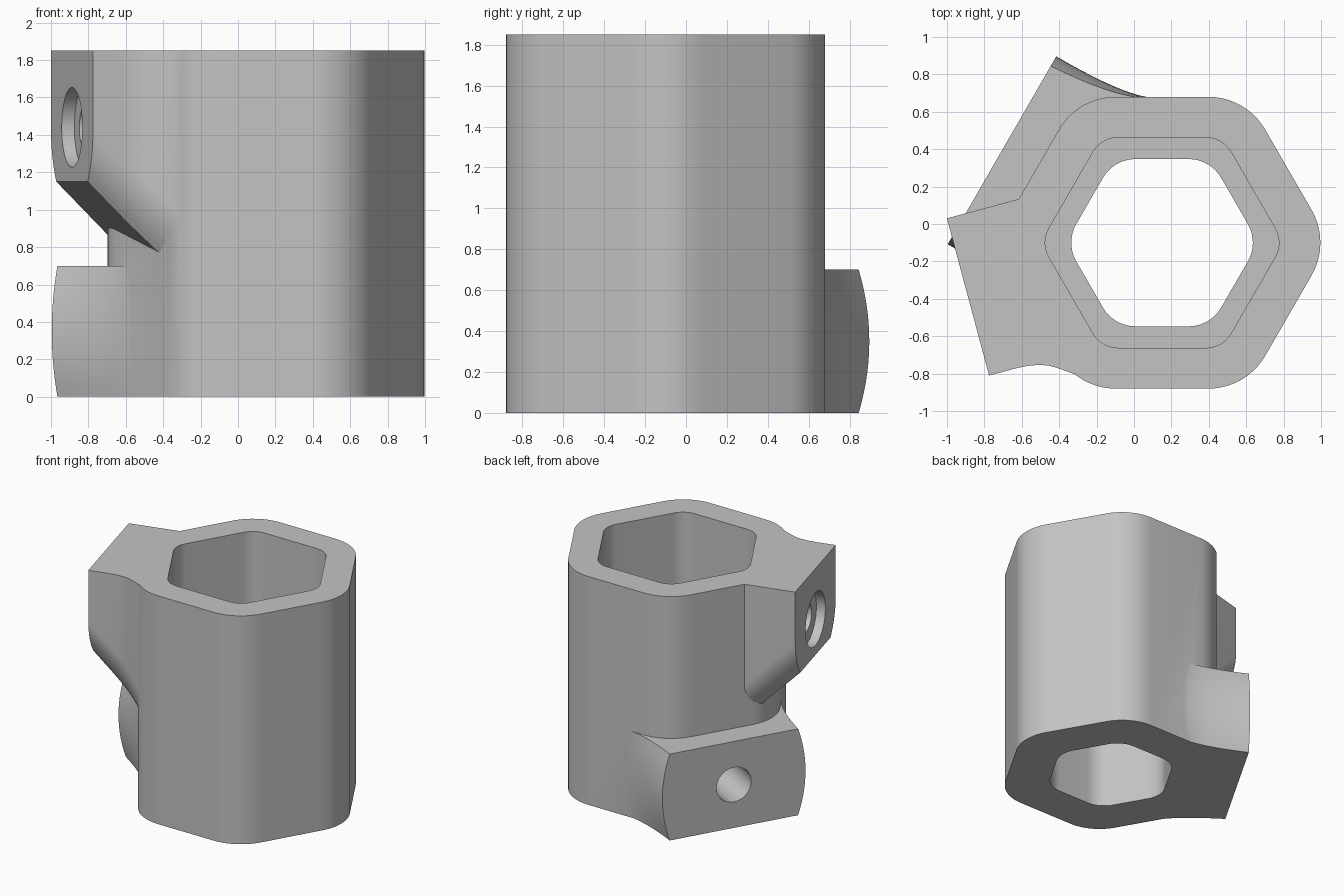
import bpy, bmesh, math
from mathutils import Vector, Matrix

cube = bpy.data.objects.get("Cube")
if cube:
    bpy.data.objects.remove(cube, do_unlink=True)

grey = bpy.data.materials.new("plain_grey")
grey.use_nodes = True
colour = (0.55, 0.55, 0.55, 1)
grey.diffuse_color = colour
grey.node_tree.nodes["Principled BSDF"].inputs["Base Color"].default_value = colour

CX, CY, HEIGHT = 0.15, -0.10, 1.85      # tube axis and height


def loft(name, rings):
    """Closed solid through a row of rings with equal point counts."""
    bm = bmesh.new()
    rows = [[bm.verts.new(p) for p in ring] for ring in rings]
    n = len(rows[0])
    for a, b in zip(rows, rows[1:]):
        for i in range(n):
            j = (i + 1) % n
            bm.faces.new((a[i], a[j], b[j], b[i]))
    bm.faces.new(rows[0][::-1])
    bm.faces.new(rows[-1])
    bmesh.ops.recalc_face_normals(bm, faces=bm.faces)
    mesh = bpy.data.meshes.new(name)
    bm.to_mesh(mesh)
    bm.free()
    mesh.materials.append(grey)
    ob = bpy.data.objects.new(name, mesh)
    bpy.context.collection.objects.link(ob)
    return ob


def rounded_hex(name, apothem, radius, z0, z1, steps=10):
    """Hexagonal prism with rounded corners, flats to front and back."""
    reach = (apothem - radius) / math.cos(math.pi / 6)
    pts = []
    for k in range(6):
        mid = math.radians(60 * k)
        for s in range(steps + 1):
            a = mid + math.radians(-30 + 60 * s / steps)
            pts.append((CX + reach * math.cos(mid) + radius * math.cos(a),
                        CY + reach * math.sin(mid) + radius * math.sin(a)))
    return loft(name, [[(x, y, z) for x, y in pts] for z in (z0, z1)])


def rod(name, start, direction, r, d0, d1, steps=48):
    """Round rod along a direction, between two distances from start."""
    axis = Vector(direction)
    side = axis.cross(Vector((0, 0, 1)))
    angles = [2 * math.pi * i / steps for i in range(steps)]
    return loft(name, [[Vector(start) + axis * d + side * (r * math.cos(a))
                        + Vector((0, 0, r * math.sin(a))) for a in angles]
                       for d in (d0, d1)])


def combine(target, other, operation):
    """Apply a boolean and discard the helper."""
    other.hide_render = True
    mod = target.modifiers.new(operation, "BOOLEAN")
    mod.operation = operation
    mod.solver = "EXACT"
    mod.object = other
    bpy.context.view_layer.objects.active = target
    bpy.ops.object.modifier_apply(modifier=mod.name)
    bpy.data.objects.remove(other, do_unlink=True)


# Hexagonal tube, a little overlong until trimmed
body = rounded_hex("hex_socket_body", 0.78, 0.35, -0.1, HEIGHT + 0.1)

# Lower boss: flared flanks that bulge at mid height
LOW_Z, LOW_R = 0.35, 0.988
ang = math.radians(150)
low_out = Vector((math.cos(ang), math.sin(ang), 0))
low_side = Vector((math.sin(ang), -math.cos(ang), 0))
p0, p1, p2 = Vector((LOW_R, 0.58)), Vector((0.57, 0.578)), Vector((0.433, 0.646))
rings = []
for i in range(16):
    z = -0.05 + 0.75 * i / 15
    inset = 0.06 * ((z - LOW_Z) / 0.35) ** 2
    flank = []
    for s in range(13):
        k = s / 12
        p = p0 * (1 - k) ** 2 + p1 * 2 * k * (1 - k) + p2 * k * k
        flank.append((p.x, p.y - inset * (1 - k)))
    flank.append((0.33, 0.4))
    outline = flank + [(r, -t) for r, t in reversed(flank)]
    rings.append([Vector((CX, CY, z)) + low_out * r + low_side * t
                  for r, t in outline])
combine(body, loft("lower_boss", rings), "UNION")

# Upper boss: U-shaped section whose underside slopes down into the tube
UP_Z, UP_R = 1.44, 0.435
face = Vector((-0.8875, -0.39, 0))
ang = math.radians(15)
up_in = Vector((math.cos(ang), math.sin(ang), 0))
up_side = Vector((math.sin(ang), -math.cos(ang), 0))
low = math.asin(0.29 / UP_R)
section = [(-UP_R, 0)] + [(-UP_R * math.cos(low * s / 8), -UP_R * math.sin(low * s / 8))
                          for s in range(1, 9)]
section += [(-t, z) for t, z in reversed(section)]
# depth and front flank flare
flare = [(0, 0), (0.15, 0), (0.22, 0.004), (0.28, 0.016), (0.32, 0.031), (0.355, 0.05),
         (0.41, 0.088), (0.46, 0.124), (0.52, 0.163), (0.65, 0.07)]
rings = []
for depth, extra in flare:
    pts = [(-UP_R, HEIGHT + 0.05)]
    pts += [(t + (extra if t > 0 else 0), UP_Z + z - depth) for t, z in section]
    pts.append((UP_R + extra, HEIGHT + 0.05))
    rings.append([face + up_in * depth + up_side * t + Vector((0, 0, z)) for t, z in pts])
combine(body, loft("upper_boss", rings), "UNION")

# Trim both ends flat
corners = [(-2, -2), (2, -2), (2, 2), (-2, 2)]
combine(body, loft("trim_block", [[(x, y, z) for x, y in corners] for z in (0, HEIGHT)]),
        "INTERSECT")

# Stepped hexagonal bore
combine(body, rounded_hex("narrow_bore", 0.447, 0.2, -0.2, HEIGHT), "DIFFERENCE")
combine(body, rounded_hex("wide_bore", 0.562, 0.155, 0.7, HEIGHT + 0.2), "DIFFERENCE")

# Screw holes through the bosses, the upper one counterbored
up_start = face + Vector((0, 0, UP_Z))
combine(body, rod("upper_counterbore", up_start, up_in, 0.213, -0.2, 0.07), "DIFFERENCE")
combine(body, rod("upper_hole", up_start, up_in, 0.11, -0.2, 0.8), "DIFFERENCE")
combine(body, rod("lower_hole", (CX, CY, LOW_Z), low_out, 0.14, 0.2, LOW_R + 0.2), "DIFFERENCE")

# Smooth shading with sharp edges kept
bpy.ops.object.select_all(action="DESELECT")
body.select_set(True)
bpy.context.view_layer.objects.active = body
bpy.ops.object.shade_smooth_by_angle(angle=math.radians(25))
